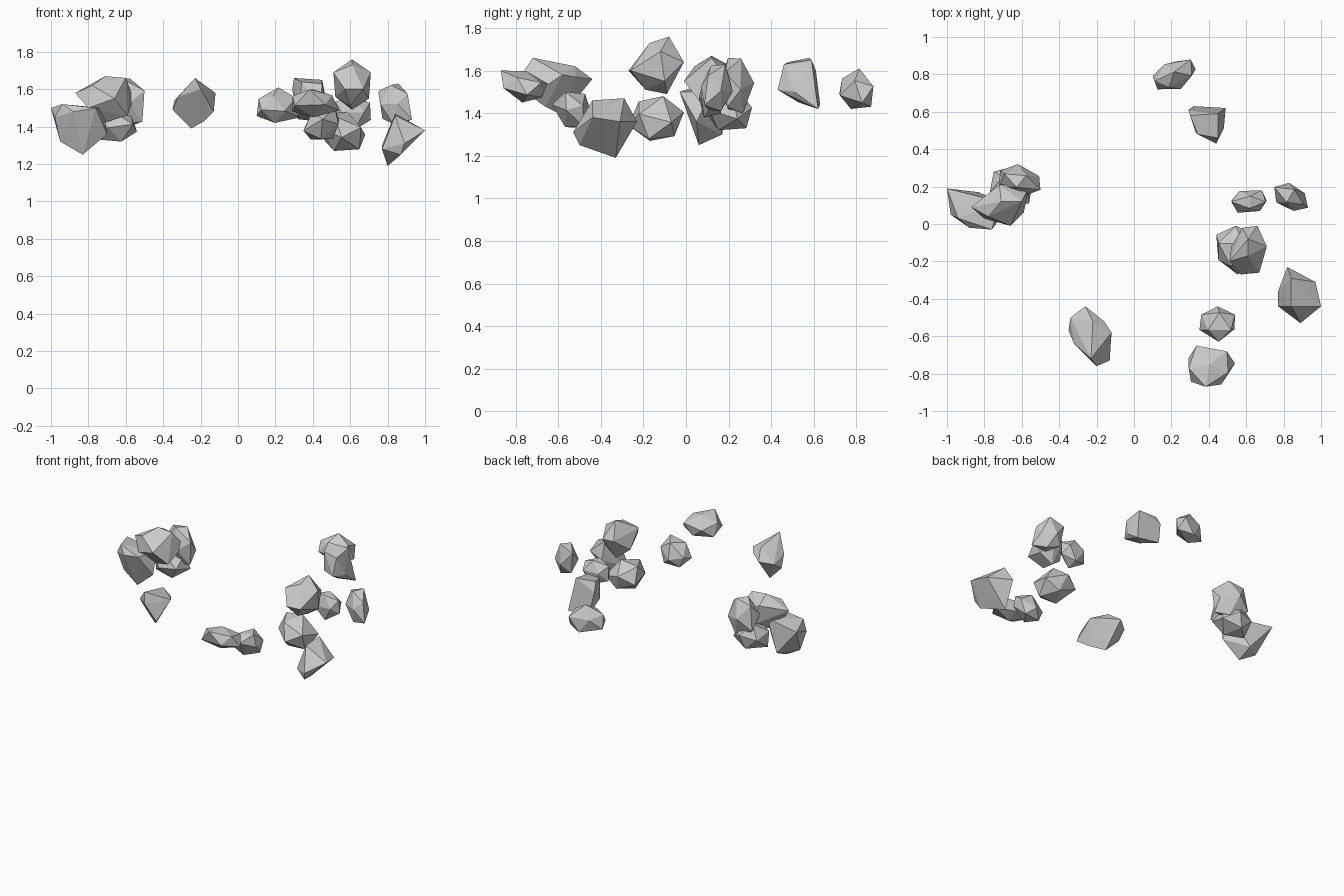
import bpy, bmesh, random
from mathutils import Matrix, Vector

stone = bpy.data.materials.new("pale_grey_stone")
stone.diffuse_color = (0.6, 0.6, 0.6, 1)


def hull(name, corners):
    """Flat-faced stone wrapped around its corner points."""
    bm = bmesh.new()
    for c in corners:
        bm.verts.new(c)
    bmesh.ops.convex_hull(bm, input=bm.verts[:])
    bmesh.ops.delete(bm, geom=[v for v in bm.verts if not v.link_faces], context='VERTS')
    bmesh.ops.recalc_face_normals(bm, faces=bm.faces)
    mesh = bpy.data.meshes.new(name)
    bm.to_mesh(mesh)
    bm.free()
    mesh.materials.append(stone)
    bpy.context.collection.objects.link(bpy.data.objects.new(name, mesh))


def rock(name, seed, xr, yr, zr, xy=0.0, xz=0.0, yz=0.0):
    """Random stone filling the given extents, slanted by the xy, xz, yz leans."""
    rng = random.Random(seed)
    bm = bmesh.new()
    bmesh.ops.create_icosphere(bm, subdivisions=1, radius=1)
    turn = Matrix.Rotation(rng.uniform(0, 6.28), 3, 'X') @ Matrix.Rotation(rng.uniform(0, 6.28), 3, 'Z')
    lean = Matrix(((1, xy / 2, xz / 2), (xy / 2, 1, yz / 2), (xz / 2, yz / 2, 1)))
    pts = [lean @ (turn @ v.co * rng.uniform(0.85, 1.2)) for v in bm.verts]
    bm.free()
    # fit to the extents
    low = [min(p[i] for p in pts) for i in range(3)]
    high = [max(p[i] for p in pts) for i in range(3)]
    hull(name, [Vector([r[0] + (p[i] - low[i]) / (high[i] - low[i]) * (r[1] - r[0])
                        for i, r in enumerate((xr, yr, zr))]) for p in pts])


# back pair
rock("rock_back", 1, (0.10, 0.33), (0.72, 0.88), (1.42, 1.61), xy=0.45, yz=-0.1)
hull("rock_back_inner", [
    (0.29, 0.61, 1.60), (0.32, 0.63, 1.44), (0.49, 0.62, 1.42), (0.48, 0.51, 1.50),
    (0.44, 0.43, 1.51), (0.34, 0.48, 1.64), (0.30, 0.58, 1.66), (0.45, 0.46, 1.63),
    (0.45, 0.59, 1.65), (0.33, 0.49, 1.50), (0.40, 0.53, 1.45)])

# right side group
rock("rock_right_small", 23, (0.52, 0.71), (0.06, 0.18), (1.38, 1.56))
rock("rock_right_outer", 4, (0.75, 0.93), (0.07, 0.22), (1.41, 1.63), xy=-0.3, xz=-0.1)
rock("rock_right_lower", 6, (0.44, 0.68), (-0.27, -0.01), (1.27, 1.48), xz=-0.3)
hull("rock_right_upper", [
    (0.51, -0.20, 1.69), (0.61, -0.17, 1.73), (0.61, -0.08, 1.76), (0.71, -0.12, 1.69),
    (0.70, -0.10, 1.55), (0.61, -0.09, 1.49), (0.52, -0.12, 1.56), (0.58, -0.02, 1.64),
    (0.66, -0.01, 1.64), (0.57, -0.27, 1.60), (0.67, -0.26, 1.60), (0.60, -0.19, 1.51)])
hull("rock_right_large", [
    (0.82, -0.23, 1.36), (0.97, -0.31, 1.36), (1.00, -0.44, 1.38), (0.89, -0.53, 1.31),
    (0.77, -0.44, 1.28), (0.77, -0.36, 1.30), (0.80, -0.33, 1.19), (0.84, -0.44, 1.46),
    (0.84, -0.29, 1.47), (0.87, -0.50, 1.25)])

# front group
rock("rock_front_inner", 8, (0.35, 0.54), (-0.63, -0.44), (1.33, 1.50), xz=0.3, yz=-0.3)
rock("rock_front", 9, (0.29, 0.54), (-0.87, -0.65), (1.45, 1.60), yz=-0.3)
hull("rock_front_left", [
    (-0.26, -0.44, 1.56), (-0.16, -0.52, 1.57), (-0.12, -0.58, 1.58), (-0.13, -0.73, 1.48),
    (-0.20, -0.76, 1.60), (-0.23, -0.72, 1.66), (-0.35, -0.57, 1.49), (-0.34, -0.50, 1.54),
    (-0.25, -0.58, 1.39), (-0.18, -0.66, 1.43), (-0.32, -0.64, 1.56), (-0.22, -0.52, 1.62)])

# left cluster
rock("rock_left_inner", 13, (-0.72, -0.50), (0.15, 0.32), (1.40, 1.66), xy=-0.25, xz=-0.2)
rock("rock_left_lower", 14, (-0.77, -0.54), (0.10, 0.31), (1.32, 1.50))
hull("rock_left_outer", [
    (-1.00, 0.19, 1.50), (-0.83, 0.17, 1.30), (-0.98, 0.05, 1.45), (-0.94, 0.03, 1.52),
    (-0.88, -0.02, 1.48), (-0.76, -0.03, 1.50), (-0.70, 0.05, 1.36), (-0.72, 0.12, 1.50),
    (-0.83, 0.06, 1.25), (-0.95, 0.08, 1.32)])
hull("rock_left_top", [
    (-0.87, 0.09, 1.58), (-0.72, 0.21, 1.62), (-0.71, 0.12, 1.67), (-0.60, 0.12, 1.66),
    (-0.56, 0.20, 1.55), (-0.59, 0.06, 1.46), (-0.66, -0.01, 1.55), (-0.80, 0.03, 1.50),
    (-0.72, 0.10, 1.42), (-0.68, 0.22, 1.48), (-0.78, 0.04, 1.62)])
